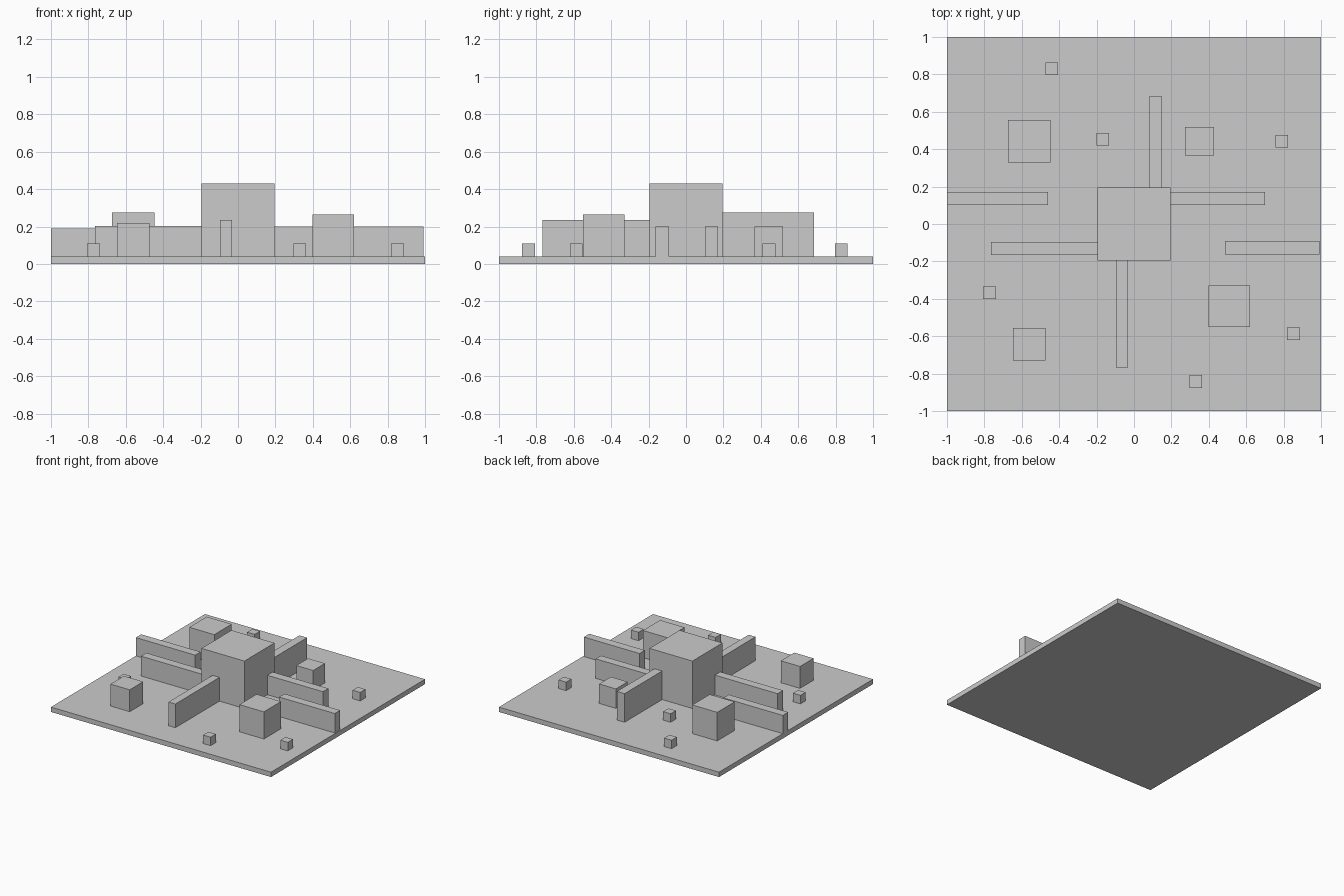
import bpy, bmesh

if "Cube" in bpy.data.objects:
    bpy.data.objects.remove(bpy.data.objects["Cube"])


def box(name, x0, x1, y0, y1, z0, z1):
    """Axis-aligned box from its extents."""
    bm = bmesh.new()
    bmesh.ops.create_cube(bm, size=1)
    for v in bm.verts:
        v.co = (x1 if v.co.x > 0 else x0,
                y1 if v.co.y > 0 else y0,
                z1 if v.co.z > 0 else z0)
    mesh = bpy.data.meshes.new(name)
    bm.to_mesh(mesh)
    bm.free()
    obj = bpy.data.objects.new(name, mesh)
    bpy.context.collection.objects.link(obj)
    return obj


TOP = 0.04  # top of the base plate

# Base plate and central block
box("base_plate", -1, 1, -1, 1, 0, TOP)
box("central_block", -0.195, 0.195, -0.195, 0.195, TOP, 0.43)

# Long walls: x0, x1, y0, y1, top height
walls = {
    "back_wall": (0.08, 0.15, 0.195, 0.683, 0.275),
    "front_wall": (-0.095, -0.032, -0.767, -0.195, 0.235),
    "left_outer_wall": (-1.0, -0.46, 0.102, 0.172, 0.19),
    "left_inner_wall": (-0.765, -0.195, -0.167, -0.097, 0.203),
    "right_inner_wall": (0.195, 0.70, 0.102, 0.172, 0.20),
    "right_outer_wall": (0.487, 0.993, -0.162, -0.092, 0.20),
}
for name, (x0, x1, y0, y1, h) in walls.items():
    box(name, x0, x1, y0, y1, TOP, h)

# Square corner blocks: centre x, centre y, width, top height
blocks = {
    "back_left_block": (-0.56, 0.443, 0.227, 0.275),
    "front_left_block": (-0.56, -0.643, 0.175, 0.22),
    "front_right_block": (0.51, -0.44, 0.223, 0.263),
    "back_right_block": (0.35, 0.443, 0.153, 0.20),
}
for name, (x, y, w, h) in blocks.items():
    box(name, x - w / 2, x + w / 2, y - w / 2, y + w / 2, TOP, h)

# Scattered small cubes
R = 0.034
for i, (x, y) in enumerate([(-0.44, 0.83), (-0.167, 0.453), (0.79, 0.443),
                            (-0.773, -0.367), (0.853, -0.587), (0.33, -0.842)]):
    box(f"small_cube_{i + 1}", x - R, x + R, y - R, y + R, TOP, 0.11)
